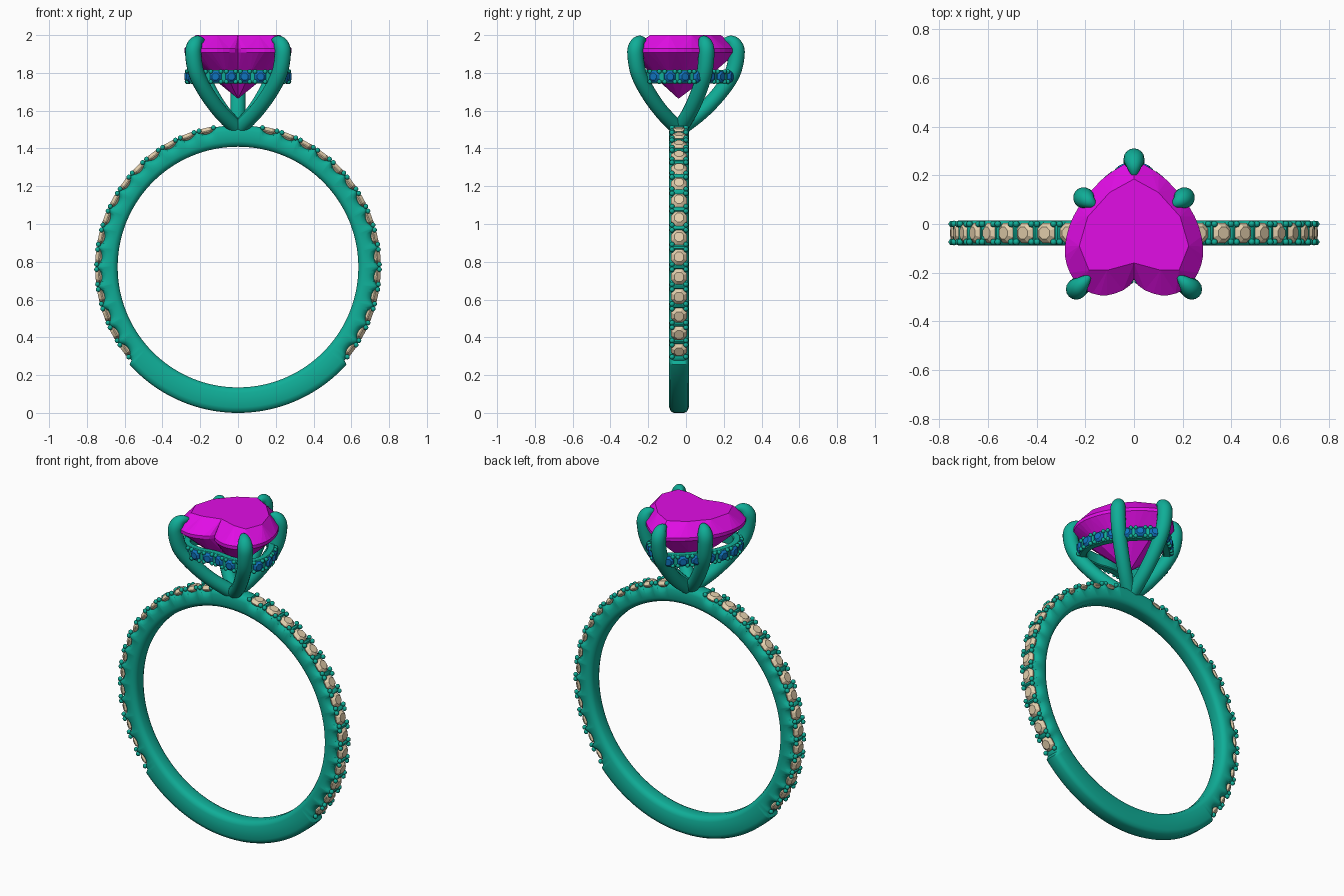
import bpy, bmesh
from math import sin, cos, radians, pi
from mathutils import Vector, Matrix

if "Cube" in bpy.data.objects:
    bpy.data.objects.remove(bpy.data.objects["Cube"])

CY, CZ = -0.037, 0.772          # ring centre


def material(name, col):
    m = bpy.data.materials.new(name)
    m.diffuse_color = (*col, 1)
    m.use_nodes = True
    m.node_tree.nodes["Principled BSDF"].inputs["Base Color"].default_value = m.diffuse_color
    return m


METAL = material("teal_metal", (0.005, 0.42, 0.31))
HEART = material("magenta_stone", (0.75, 0.004, 0.78))
BLUE = material("blue_stone", (0.005, 0.17, 0.5))
CREAM = material("cream_stone", (0.78, 0.63, 0.42))


def finish(name, bm, mat, smooth=None):
    bmesh.ops.recalc_face_normals(bm, faces=bm.faces)
    me = bpy.data.meshes.new(name)
    bm.to_mesh(me)
    bm.free()
    ob = bpy.data.objects.new(name, me)
    bpy.context.collection.objects.link(ob)
    me.materials.append(mat)
    if smooth:
        bpy.ops.object.select_all(action='DESELECT')
        ob.select_set(True)
        bpy.context.view_layer.objects.active = ob
        bpy.ops.object.shade_smooth_by_angle(angle=radians(smooth))
    return ob


def spline(pts, steps, closed=False, start=None, end=None):
    """Catmull-Rom through points of any dimension."""
    p = [Vector(q) for q in pts]
    if closed:
        p = [p[-1]] + p + [p[0], p[1]]
    else:
        p = [Vector(start) if start else 2 * p[0] - p[1]] + p + [Vector(end) if end else 2 * p[-1] - p[-2]]
    out = []
    for i in range(1, len(p) - 2):
        a, b, c, d = p[i - 1:i + 3]
        for k in range(steps):
            t = k / steps
            out.append(0.5 * (2 * b + (c - a) * t + (2 * a - 5 * b + 4 * c - d) * t * t + (3 * b - a - 3 * c + d) * t ** 3))
    return out if closed else out + [p[-2]]


def loft(bm, rings, closed=False):
    vs = [[bm.verts.new(q) for q in r] for r in rings]
    n = len(vs[0])
    for i in range(len(vs) - (not closed)):
        a, b = vs[i], vs[(i + 1) % len(vs)]
        for j in range(n):
            bm.faces.new((a[j], a[(j + 1) % n], b[(j + 1) % n], b[j]))
    if not closed:
        bm.faces.new(vs[0])
        bm.faces.new(vs[-1])


def add_round_gem(bm, pos, normal, r):
    """Small eight-sided brilliant: table, girdle, culet."""
    mat = Matrix.Translation(pos) @ normal.to_track_quat('Z', 'Y').to_matrix().to_4x4()
    rings = [[mat @ Vector((r * s * cos((j + .5) * pi / 4), r * s * sin((j + .5) * pi / 4), r * h)) for j in range(8)]
             for s, h in ((0.05, -0.9), (1, -0.08), (1, 0.05), (0.6, 0.42))]
    loft(bm, rings)


def add_bead(bm, pos, r):
    bmesh.ops.create_uvsphere(bm, u_segments=10, v_segments=6, radius=r, matrix=Matrix.Translation(pos))


# band, scalloped around each pave stone
STEP = 8.1
gem_angles = [-36.4 + STEP * k for k in range(15)]
all_angles = gem_angles + [180 - a for a in gem_angles]


def radial(deg, r, y=0):
    return Vector((r * cos(radians(deg)), CY + y, CZ + r * sin(radians(deg))))


bm = bmesh.new()
rings = []
for i in range(450):
    a = i * 0.8 - 90
    near = min(abs((a - g + 180) % 360 - 180) for g in all_angles)
    top = 0.772
    if sin(radians(a)) > -0.665:
        top = 0.750 - 0.027 * max(0, 1 - (near / 3.3) ** 2) ** 0.5
    w, inn = 0.052, 0.637
    prof = [(inn, -0.025), (inn + 0.008, -0.042), (inn + 0.028, -w), (top - 0.03, -w), (top - 0.009, -w + 0.008), (top, -w + 0.024)]
    prof += [(r, -y) for r, y in reversed(prof)]
    rings.append([radial(a, r, y) for r, y in prof])
loft(bm, rings, closed=True)
finish("band", bm, METAL, 40)

# pave stones and their beads
gems, beads = bmesh.new(), bmesh.new()
for g in all_angles:
    n = radial(g, 1) - radial(g, 0)
    add_round_gem(gems, radial(g, 0.737), n, 0.045)
    for da in (-3.0, 3.0):
        for y in (-0.037, 0.037):
            add_bead(beads, radial(g + da, 0.749, y), 0.0135)
finish("band_stones", gems, CREAM)
finish("band_beads", beads, METAL, 60)

# heart stone
CULET = Vector((0, -0.04, 1.663))
half = spline([(0, -0.225), (0.11, -0.293), (0.225, -0.255), (0.284, -0.13), (0.25, 0.03), (0.135, 0.18), (0, 0.27)],
              4, start=(0.05, -0.05), end=(-0.13, 0.36))
outline = half + [Vector((-p.x, p.y)) for p in reversed(half[1:-1])]
tab = [(0, -0.16), (0.11, -0.19), (0.185, -0.19), (0.225, -0.09), (0.19, 0.03), (0.1, 0.13), (0, 0.185)]
tab += [(-x, y) for x, y in reversed(tab[1:-1])]
bm = bmesh.new()
N = len(outline)
upper = [bm.verts.new((p.x, p.y, 1.928)) for p in outline]
lower = [bm.verts.new((p.x, p.y, 1.908)) for p in outline]
table = [bm.verts.new((x, y, 2.0)) for x, y in tab]
pav = [bm.verts.new(CULET.lerp(Vector((*outline[4 * j], 1.893)), 0.55)) for j in range(12)]
culet = bm.verts.new(CULET)
for i in range(N):
    bm.faces.new((upper[i], upper[(i + 1) % N], lower[(i + 1) % N], lower[i]))
for inner, outer in ((table, upper), (pav, lower)):
    for j in range(12):
        for k in range(4 * j - 2, 4 * j + 2):
            bm.faces.new((inner[j], outer[k % N], outer[(k + 1) % N]))
        bm.faces.new((inner[j], outer[(4 * j + 2) % N], inner[(j + 1) % 12]))
for j in range(12):
    bm.faces.new((pav[j], pav[(j + 1) % 12], culet))
centre = bm.verts.new((0, -0.02, 2.0))
for j in range(12):
    bm.faces.new((table[j], table[(j + 1) % 12], centre))
finish("heart_stone", bm, HEART)

# claw prongs: (fraction outward, height, radius)
claw = spline([(0, 1.50, 0.040), (0.40, 1.595, 0.040), (0.72, 1.70, 0.041), (0.93, 1.80, 0.042),
               (1.0, 1.90, 0.043), (0.97, 1.945, 0.041), (0.90, 1.968, 0.031), (0.81, 1.972, 0.017), (0.75, 1.967, 0.003)], 5)
for name, x, y in (("back_prong", 0, 0.268), ("right_side_prong", 0.207, 0.108), ("left_side_prong", -0.207, 0.108),
                   ("right_front_prong", 0.237, -0.268), ("left_front_prong", -0.237, -0.268)):
    d = Vector((x, y - CY, 0))
    length = d.length
    side = Vector((-d.y, d.x, 0)).normalized()
    path = [Vector((0, CY, 0)) + d * s + Vector((0, 0, z)) for s, z, r in claw]
    bm = bmesh.new()
    rings = []
    for i, p in enumerate(path):
        t = (path[min(i + 1, len(path) - 1)] - path[max(i - 1, 0)]).normalized()
        up, r = t.cross(side), claw[i][2]
        rings.append([p + r * (cos(k * pi / 8) * side + sin(k * pi / 8) * up) for k in range(16)])
    loft(bm, rings)
    finish(name, bm, METAL, 60)

# gallery rail under the stone
half = [(0, -0.222), (0.11, -0.235), (0.21, -0.21), (0.258, -0.12), (0.235, 0.0), (0.165, 0.11), (0.075, 0.2), (0, 0.235)]
dense = spline(half + [(-x, y) for x, y in reversed(half[1:-1])], 40, closed=True)
lens = [0]
for i in range(len(dense)):
    lens.append(lens[-1] + (dense[(i + 1) % len(dense)] - dense[i]).length)


def rail_at(f):
    """Point and outward normal at a fraction of the rail length."""
    want = (f % 1) * lens[-1]
    i = min(range(len(dense)), key=lambda k: abs(lens[k] - want))
    t = (dense[(i + 1) % len(dense)] - dense[i - 1]).normalized()
    return Vector((*dense[i], 1.78)), Vector((t.y, -t.x, 0))


COUNT = 20
bm, gems, beads = bmesh.new(), bmesh.new(), bmesh.new()
rings = []
for i in range(160):
    p, n = rail_at(i / 160)
    rings.append([p + n * o + Vector((0, 0, h)) for o, h in
                  ((-0.035, -0.03), (-0.03, -0.035), (0.002, -0.035), (0.008, -0.028),
                   (0.008, 0.028), (0.002, 0.035), (-0.03, 0.035), (-0.035, 0.03))])
loft(bm, rings, closed=True)
finish("gallery_rail", bm, METAL, 40)

# rail stones and beads
for i in range(COUNT):
    p, n = rail_at((i + 0.5) / COUNT)
    add_round_gem(gems, p + n * 0.010, n, 0.033)
    for df in (-0.33, 0.33):
        q, m = rail_at((i + 0.5 + df) / COUNT)
        for h in (-0.027, 0.027):
            add_bead(beads, q + m * 0.012 + Vector((0, 0, h)), 0.012)
finish("rail_stones", gems, BLUE)
finish("rail_beads", beads, METAL, 60)
